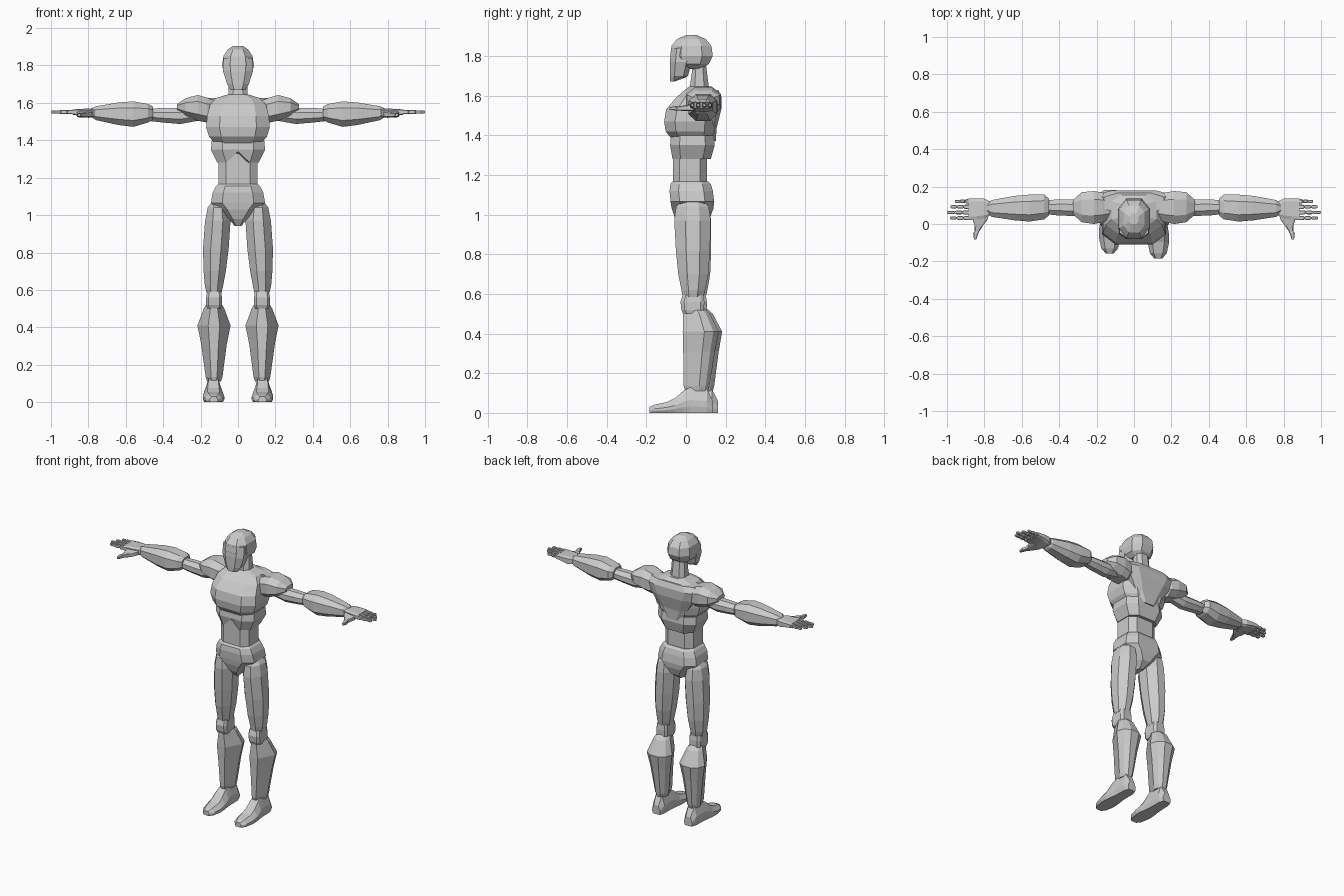
import bpy, bmesh

# Cross-section outlines in -1..1 units
def octagon(c, mid=False):
    d = 1 - c
    p = [(-d, -1), (d, -1), (1, -d), (1, d), (d, 1), (-d, 1), (-1, d), (-1, -d)]
    if mid:  # extra centre points on front and back
        p = [p[0], (0, -1)] + p[1:5] + [(0, 1)] + p[5:]
    return p

OCT, SOFT, BOXY = octagon(.5), octagon(.6), octagon(.3)
TORSO = octagon(.42, True)
CALF = [(-.35, -1), (.35, -1), (1, .2), (.8, .7), (.35, 1), (-.35, 1), (-.8, .7), (-1, .2)]
FOOT = [(-.85, -1), (.85, -1), (1, -.5), (1, 0), (.55, 1), (-.55, 1), (-1, 0), (-1, -.5)]
AXES = {'X': lambda t, a, b: (t, a, b), 'Y': lambda t, a, b: (a, t, b), 'Z': lambda t, a, b: (a, b, t)}


def loft(name, outline, rows, axis='Z', side=1, lean=0):
    """Skin rows of (t, a0, a1, b0, b1) along an axis; side=-1 flips x, lean shifts the leg in y."""
    bm = bmesh.new()
    rings = []
    for t, a0, a1, b0, b1 in rows:
        ring = []
        for u, v in outline:
            x, y, z = AXES[axis](t, (a0 + a1) / 2 + u * (a1 - a0) / 2, (b0 + b1) / 2 + v * (b1 - b0) / 2)
            ring.append(bm.verts.new((x * side, y - lean * (1 - z / 1.05), z)))
        rings.append(ring)
    n = len(outline)
    for r, q in zip(rings, rings[1:]):
        for i in range(n):
            j = (i + 1) % n
            bm.faces.new((r[i], r[j], q[j], q[i]))
    bm.faces.new(rings[0])
    bm.faces.new(rings[-1])
    bmesh.ops.recalc_face_normals(bm, faces=bm.faces)
    me = bpy.data.meshes.new(name)
    bm.to_mesh(me)
    bm.free()
    ob = bpy.data.objects.new(name, me)
    bpy.context.collection.objects.link(ob)
    return ob


def body(name, outline, rows):
    """Centred part from rows of (z, half width, y front, y back)."""
    return loft(name, outline, [(z, -w, w, f, b) for z, w, f, b in rows])


# Head: rounded skull, long face plate, neck
body("skull", OCT, [(1.735, .045, .01, .085), (1.76, .075, -.06, .115), (1.80, .085, -.08, .135),
                    (1.85, .078, -.073, .128), (1.885, .055, -.045, .1), (1.905, .025, .0, .055)])
face = body("face_plate", octagon(.5), [(1.67, .04, -.08, -.005), (1.70, .058, -.081, .01),
                                        (1.77, .08, -.081, .03), (1.84, .078, -.075, .04)])
for v in face.data.vertices:  # jaw underside rises towards the neck
    if v.co.z < 1.68 and v.co.y > -.04:
        v.co.z += .02
body("neck", OCT, [(1.59, .062, .01, .13), (1.645, .052, .02, .115), (1.76, .045, .035, .1)])

# Torso
body("chest", TORSO, [(1.385, .125, -.075, .13), (1.42, .155, -.103, .145), (1.47, .17, -.11, .15),
                      (1.53, .165, -.10, .16), (1.59, .15, -.05, .165), (1.625, .12, -.01, .155),
                      (1.645, .055, .015, .13)])
body("back_plate", TORSO, [(1.37, .05, .08, .15), (1.44, .10, .08, .155), (1.53, .16, .07, .178),
                           (1.59, .2, .07, .18), (1.625, .16, .06, .165)])
ribs = body("rib_cage", TORSO, [(1.28, .11, -.068, .125), (1.35, .145, -.08, .145), (1.40, .14, -.075, .14)])
for v in ribs.data.vertices:  # arch over the stomach
    if v.co.z < 1.29 and abs(v.co.x) < .01 and v.co.y < 0:
        v.co.z += .06
body("waist", octagon(.4), [(1.15, .105, -.066, .105), (1.33, .105, -.066, .105)])
body("pelvis", TORSO, [(.942, .018, -.03, .07), (.98, .05, -.055, .12), (1.03, .1, -.072, .138),
                       (1.065, .145, -.078, .142), (1.12, .135, -.083, .135), (1.155, .118, -.078, .125),
                       (1.168, .105, -.065, .11)])

for side, tag, lean in ((1, "left", .027), (-1, "right", 0)):
    # Legs
    def leg(name, outline, rows, axis='Z'):
        loft(f"{tag}_{name}", outline, rows, axis, side, lean)
    leg("thigh", SOFT, [(.585, .088, .168, -.005, .1), (.62, .08, .177, -.012, .108), (.70, .065, .184, -.03, .122),
                        (.82, .05, .187, -.045, .127), (.97, .04, .176, -.057, .127), (1.04, .055, .162, -.05, .115),
                        (1.07, .08, .14, -.02, .09)])
    leg("knee", BOXY, [(.50, .092, .165, .0, .1), (.52, .086, .17, -.01, .105), (.56, .086, .17, -.015, .105),
                       (.595, .09, .165, -.005, .1)])
    leg("shin", CALF, [(.11, .092, .165, .02, .135), (.135, .083, .173, .012, .142), (.31, .06, .197, .005, .165),
                       (.41, .04, .217, .0, .182), (.50, .073, .183, .0, .135), (.53, .09, .165, .005, .1)])
    leg("foot", FOOT, [(-.157, .108, .152, 0, .03), (-.13, .085, .175, 0, .042), (-.07, .073, .188, 0, .055),
                       (-.03, .076, .187, 0, .075), (.015, .083, .18, 0, .115), (.05, .087, .175, 0, .13),
                       (.13, .088, .172, 0, .12), (.162, .1, .16, 0, .06)], 'Y')

    # Arms
    def arm(name, outline, rows, axis='X'):
        loft(f"{tag}_{name}", outline, rows, axis, side)
    arm("shoulder", OCT, [(.12, .03, .14, 1.52, 1.61), (.165, .01, .168, 1.495, 1.628), (.215, .0, .176, 1.505, 1.642),
                          (.28, .01, .17, 1.53, 1.625), (.325, .05, .13, 1.56, 1.595)])
    arm("upper_arm", SOFT, [(.21, .05, .125, 1.505, 1.58), (.31, .043, .132, 1.487, 1.573),
                            (.40, .045, .132, 1.495, 1.572), (.49, .055, .125, 1.505, 1.57)])
    arm("forearm", OCT, [(.455, .045, .135, 1.51, 1.58), (.48, .025, .158, 1.495, 1.594), (.56, .013, .157, 1.472, 1.608),
                         (.64, .02, .15, 1.482, 1.602), (.76, .038, .128, 1.508, 1.582), (.785, .06, .11, 1.525, 1.57)])
    arm("palm", BOXY, [(.76, .05, .115, 1.525, 1.565), (.80, .03, .135, 1.52, 1.57), (.84, .025, .137, 1.53, 1.568),
                       (.885, .02, .135, 1.537, 1.565)])
    arm("thumb", BOXY, [(.05, .775, .86, 1.525, 1.56), (.02, .785, .862, 1.522, 1.555), (-.01, .808, .852, 1.522, 1.55),
                        (-.04, .828, .853, 1.525, 1.545), (-.05, .832, .86, 1.525, 1.547),
                        (-.082, .843, .856, 1.528, 1.542)], 'Y')
    # Fingers with pinched joints
    for i, (y, tip) in enumerate(((.032, .985), (.062, 1.0), (.092, .982), (.121, .958))):
        root = .875
        rows = []
        for k in range(3):
            h = .0115 - .0015 * k
            for f in (.03, .2, .8, .97):
                r = h if .1 < f < .9 else h * .65
                t = root + (tip - root) * (k + f) / 3
                rows.append((t, y - r, y + r, 1.551 - r, 1.551 + r))
        rows[-1] = (tip,) + rows[-1][1:]
        arm(f"finger_{i + 1}", BOXY, rows)
